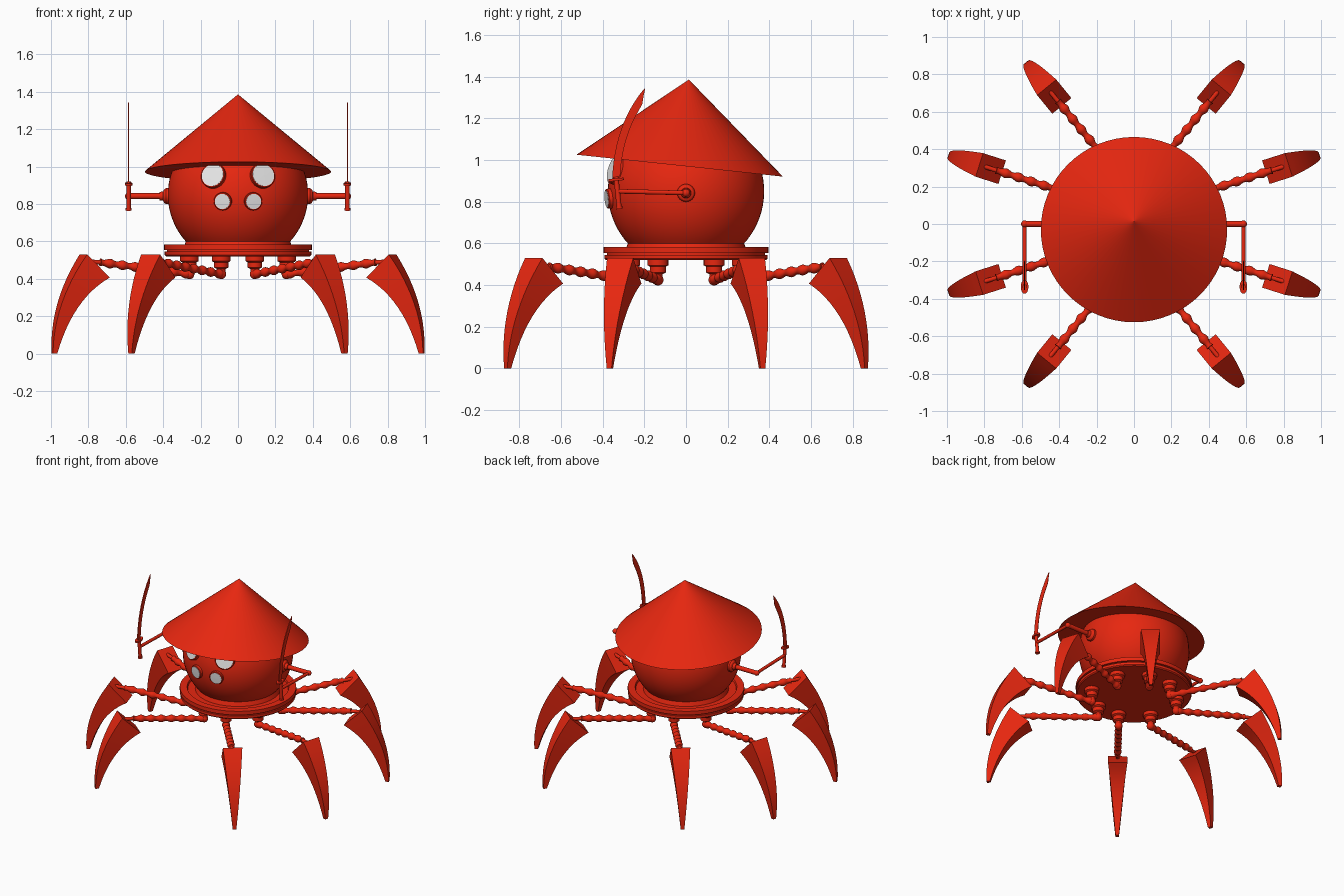
import bpy, bmesh
from math import sin, cos, pi, radians, sqrt
from mathutils import Vector, Matrix

if "Cube" in bpy.data.objects:
    bpy.data.objects.remove(bpy.data.objects["Cube"])


def material(name, color):
    m = bpy.data.materials.new(name)
    m.use_nodes = True
    m.diffuse_color = color
    m.node_tree.nodes["Principled BSDF"].inputs["Base Color"].default_value = color
    return m


RED = material("red paint", (0.8, 0.02, 0.005, 1))
WHITE = material("lens white", (0.8, 0.8, 0.8, 1))


def finish(name, bm, mat=RED, matrix=None):
    """Turn a bmesh into a smooth-shaded object with sharp edges kept."""
    bmesh.ops.recalc_face_normals(bm, faces=bm.faces)
    me = bpy.data.meshes.new(name)
    bm.to_mesh(me)
    bm.free()
    me.materials.append(mat)
    ob = bpy.data.objects.new(name, me)
    bpy.context.scene.collection.objects.link(ob)
    if matrix:
        ob.matrix_world = matrix
    bpy.ops.object.select_all(action='DESELECT')
    ob.select_set(True)
    bpy.context.view_layer.objects.active = ob
    bpy.ops.object.shade_smooth_by_angle(angle=radians(30))
    return ob


def aim(origin, axis):
    rot = Vector(axis).to_track_quat('Z', 'Y').to_matrix().to_4x4()
    return Matrix.Translation(origin) @ rot


def lathe(name, profile, origin=(0, 0, 0), axis=(0, 0, 1), mat=RED, sides=24):
    """Spin (radius, height) points about an axis, capping open ends."""
    bm = bmesh.new()
    rings = []
    for r, h in profile:
        r = max(r, 0.0005)
        rings.append([bm.verts.new((r * cos(2 * pi * k / sides), r * sin(2 * pi * k / sides), h))
                      for k in range(sides)])
    for a, b in zip(rings, rings[1:]):
        for k in range(sides):
            j = (k + 1) % sides
            bm.faces.new((a[k], a[j], b[j], b[k]))
    bm.faces.new(rings[0][::-1])
    bm.faces.new(rings[-1])
    return finish(name, bm, mat, aim(origin, axis))


def rod(name, start, end, r, sides=16):
    d = Vector(end) - Vector(start)
    return lathe(name, [(r, 0), (r, d.length)], start, d, sides=sides)


def ball(name, center, r):
    return lathe(name, [(r * sin(pi * i / 10), -r * cos(pi * i / 10)) for i in range(11)], center, sides=20)


def loft(name, sections, matrix=None):
    """Bridge a row of equal loops and cap both ends."""
    bm = bmesh.new()
    loops = [[bm.verts.new(p) for p in s] for s in sections]
    n = len(loops[0])
    for a, b in zip(loops, loops[1:]):
        for k in range(n):
            j = (k + 1) % n
            bm.faces.new((a[k], a[j], b[j], b[k]))
    bm.faces.new(loops[0][::-1])
    bm.faces.new(loops[-1])
    return finish(name, bm, RED, matrix)


def bezier(a, b, c, t):
    return [(1 - t) ** 2 * p + 2 * t * (1 - t) * q + t * t * s for p, q, s in zip(a, b, c)]


# Round body, open below where it sits in the deck
R, CZ = 0.375, 0.85
arc = [radians(-44 + 134 * i / 28) for i in range(29)]
lathe("body", [(R * cos(a), CZ + R * sin(a)) for a in arc], sides=64)

# Grooved deck with a recessed top and a collar
lathe("deck", [(0, 0.52), (0.385, 0.52), (0.392, 0.527), (0.392, 0.545), (0.38, 0.545),
               (0.38, 0.555), (0.395, 0.555), (0.395, 0.583), (0.345, 0.583), (0.34, 0.57),
               (0.29, 0.57), (0.275, 0.61), (0, 0.61)], sides=64)

# Tilted conical hat
lathe("hat", [(0.498, 0), (0, 0.415)], (0, -0.03, 0.973), (0, 0.105, 0.99), sides=64)

# Four eyes, each a rim with a white lens
for side, tag in ((1, "left"), (-1, "right")):
    for size, x, z, r in (("large", 0.13, 0.1, 0.068), ("small", 0.08, -0.035, 0.048)):
        n = Vector((side * x, -sqrt(R * R - x * x - z * z), z)).normalized()
        base = Vector((0, 0, CZ)) + n * (R - 0.02)
        lathe(f"{tag}_{size}_eye_rim", [(r, 0), (r, 0.032), (r - 0.003, 0.036), (r - 0.008, 0.036)],
              base, n, sides=32)
        lathe(f"{tag}_{size}_eye_lens", [(r - 0.007, 0.034), (r - 0.007, 0.038), (0, 0.039)],
              base, n, WHITE, 32)

# Arms holding curved swords
for side, tag in ((1, "left"), (-1, "right")):
    ax = side * 0.585
    lathe(f"{tag}_shoulder", [(0.043, 0), (0.043, 0.03), (0.036, 0.04), (0.025, 0.045), (0.022, 0.065)],
          (side * 0.355, 0, 0.842), (side, 0, 0))
    rod(f"{tag}_upper_arm", (side * 0.36, 0, 0.842), (ax, 0, 0.842), 0.016)
    ball(f"{tag}_elbow", (ax, 0, 0.842), 0.019)
    rod(f"{tag}_forearm", (ax, 0, 0.842), (ax, -0.33, 0.85), 0.011)
    rod(f"{tag}_sword_handle", (ax, -0.32, 0.765), (ax, -0.336, 0.92), 0.012)
    lathe(f"{tag}_sword_pommel", [(0.016, 0), (0.016, 0.012)], (ax, -0.32, 0.765), (0, -0.1, 1))
    guard = lathe(f"{tag}_sword_guard", [(0.037, 0), (0.037, 0.012)], (ax, -0.335, 0.9), (0, -0.1, 1))
    guard.matrix_world = (Matrix.Translation((ax, -0.335, 0.9)) @ Matrix.Rotation(0.1, 4, 'X')
                          @ Matrix.Diagonal((0.55, 1, 1, 1)))
    blade = []
    for i in range(13):
        t = i / 12
        y0, z0 = bezier((-0.354, 0.905), (-0.345, 1.17), (-0.2, 1.343), t)
        w = 0.037 * min(1, 0.1 + (1 - t) * 5)
        blade.append([(ax + dx, y0 + dy, z0 - dz) for dx, dy, dz in
                      ((-0.003, 0, 0), (0.003, 0, 0), (0.001, w, w * t * 0.5), (-0.001, w, w * t * 0.5))])
    loft(f"{tag}_sword_blade", blade)

# Eight legs: hub under the deck, beaded strut, curved claw
for sx, tag in ((1, "left"), (-1, "right")):
    for sy, end in ((-1, "front"), (1, "back")):
        for pos, hx, hy, ang in (("outer", 0.26, 0.135, 17.7), ("inner", 0.09, 0.27, 50.7)):
            name = f"{end}_{tag}_{pos}"
            hub = Vector((sx * hx, sy * hy, 0))
            d = Vector((sx * cos(radians(ang)), sy * sin(radians(ang)), 0))
            up = Vector((0, 0, 1))
            lathe(name + "_hub", [(0.05, 0.525), (0.05, 0.495), (0.038, 0.488), (0.038, 0.46),
                                  (0.022, 0.452), (0.022, 0.43)], hub)
            ball(name + "_hub_ball", hub + up * 0.425, 0.027)

            a, b = hub + up * 0.425, hub + d * 0.5 + up * 0.488
            length = (b - a).length
            beads = [(0.021 + 0.005 * sin(2 * pi * i / 8), length * i / 56) for i in range(57)]
            lathe(name + "_strut", beads, a, b - a, sides=16)
            rod(name + "_claw_peg", b, hub + d * 0.57 + up * 0.492, 0.012)

            claw = []
            for i in range(13):
                t = i / 12
                w = 0.066 * (1 - t) + 0.012 * t
                uo, zo = bezier((0.595, 0.53), (0.775, 0.27), (0.769, 0), t)
                ui, zi = bezier((0.467, 0.407), (0.665, 0.295), (0.745, 0), t)
                claw.append([(uo, -w, zo), (uo, w, zo), (ui, w, zi), (ui, -w, zi)])
            turn = Matrix.Rotation(d.to_2d().angle_signed(Vector((1, 0))), 4, 'Z')
            loft(name + "_claw", claw, Matrix.Translation(hub) @ turn)
